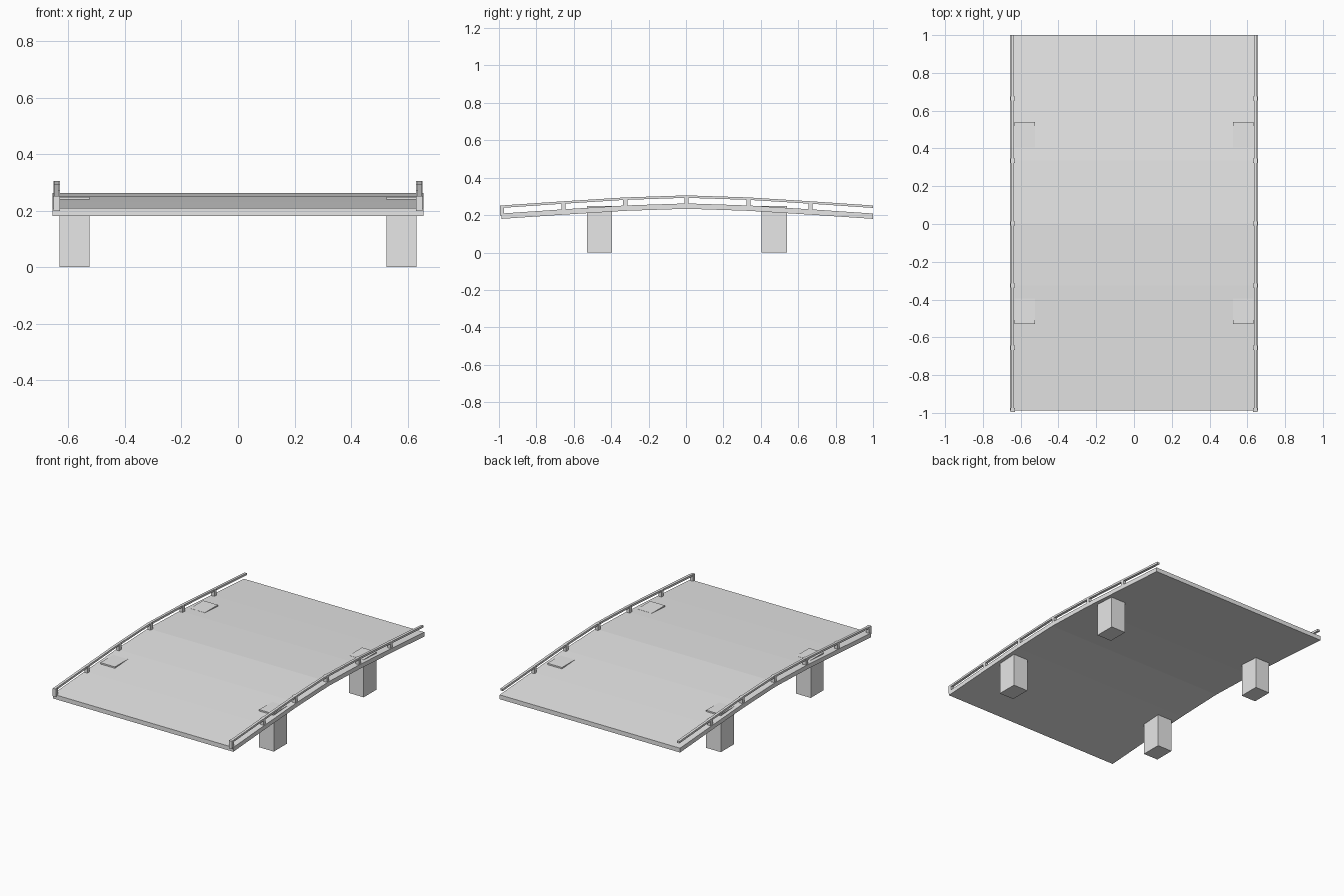
import bpy, bmesh

if "Cube" in bpy.data.objects:
    bpy.data.objects.remove(bpy.data.objects["Cube"])

grey = bpy.data.materials.new("concrete_grey")
grey.diffuse_color = (0.8, 0.8, 0.8, 1)
grey.use_nodes = True
grey.node_tree.nodes["Principled BSDF"].inputs["Base Color"].default_value = grey.diffuse_color

# Arch of the deck surface: (y, z) stations
ARCH = [(-0.987, 0.2085), (-0.655, 0.231), (-0.325, 0.2515), (0.003, 0.2625),
        (0.335, 0.2515), (0.665, 0.231), (1.0, 0.2085)]


def deck_z(y):
    for (y0, z0), (y1, z1) in zip(ARCH, ARCH[1:]):
        if y <= y1:
            return z0 + (z1 - z0) * (y - y0) / (y1 - y0)
    return ARCH[-1][1]


def finish(name, bm):
    bmesh.ops.recalc_face_normals(bm, faces=bm.faces)
    me = bpy.data.meshes.new(name)
    bm.to_mesh(me)
    bm.free()
    me.materials.append(grey)
    ob = bpy.data.objects.new(name, me)
    bpy.context.collection.objects.link(ob)
    return ob


def arched_bar(name, x0, x1, low, high, start):
    """Rectangular section swept along the arch, offset vertically."""
    bm = bmesh.new()
    rings = []
    for i, (y, z) in enumerate(ARCH):
        if i == 0:
            y, z = start, deck_z(start)
        rings.append([bm.verts.new(p) for p in (
            (x0, y, z + low), (x1, y, z + low), (x1, y, z + high), (x0, y, z + high))])
    for a, b in zip(rings, rings[1:]):
        for k in range(4):
            j = (k + 1) % 4
            bm.faces.new((a[k], a[j], b[j], b[k]))
    bm.faces.new(rings[0])
    bm.faces.new(rings[-1])
    return finish(name, bm)


def box(name, x0, x1, y0, y1, z0, z1):
    bm = bmesh.new()
    bmesh.ops.create_cube(bm, size=1)
    for v in bm.verts:
        v.co = (x1 if v.co.x > 0 else x0, y1 if v.co.y > 0 else y0,
                z1 if v.co.z > 0 else z0)
    return finish(name, bm)


# Road deck
arched_bar("deck", -0.657, 0.657, -0.0285, 0.0, -0.987)

for side, s in (("left", -1), ("right", 1)):
    # Handrail
    xs = sorted((s * 0.635, s * 0.652))
    arched_bar(side + "_rail", xs[0], xs[1], 0.030, 0.043, -0.995)

    # Rail posts, one at the start of every span
    xs = sorted((s * 0.630, s * 0.653))
    for i, (y, z) in enumerate(ARCH[:-1]):
        yc = y + (0.003 if i == 0 else 0)
        box(f"{side}_post_{i + 1}", xs[0], xs[1], yc - 0.011, yc + 0.011,
            z - 0.01, z + 0.042)

    # Support piers, tops rising slightly through the deck
    xs = sorted((s * 0.525, s * 0.632))
    for end, y0, y1 in (("front", -0.53, -0.395), ("back", 0.405, 0.54)):
        box(f"{side}_{end}_pier", xs[0], xs[1], y0, y1, 0.0, 0.248)
